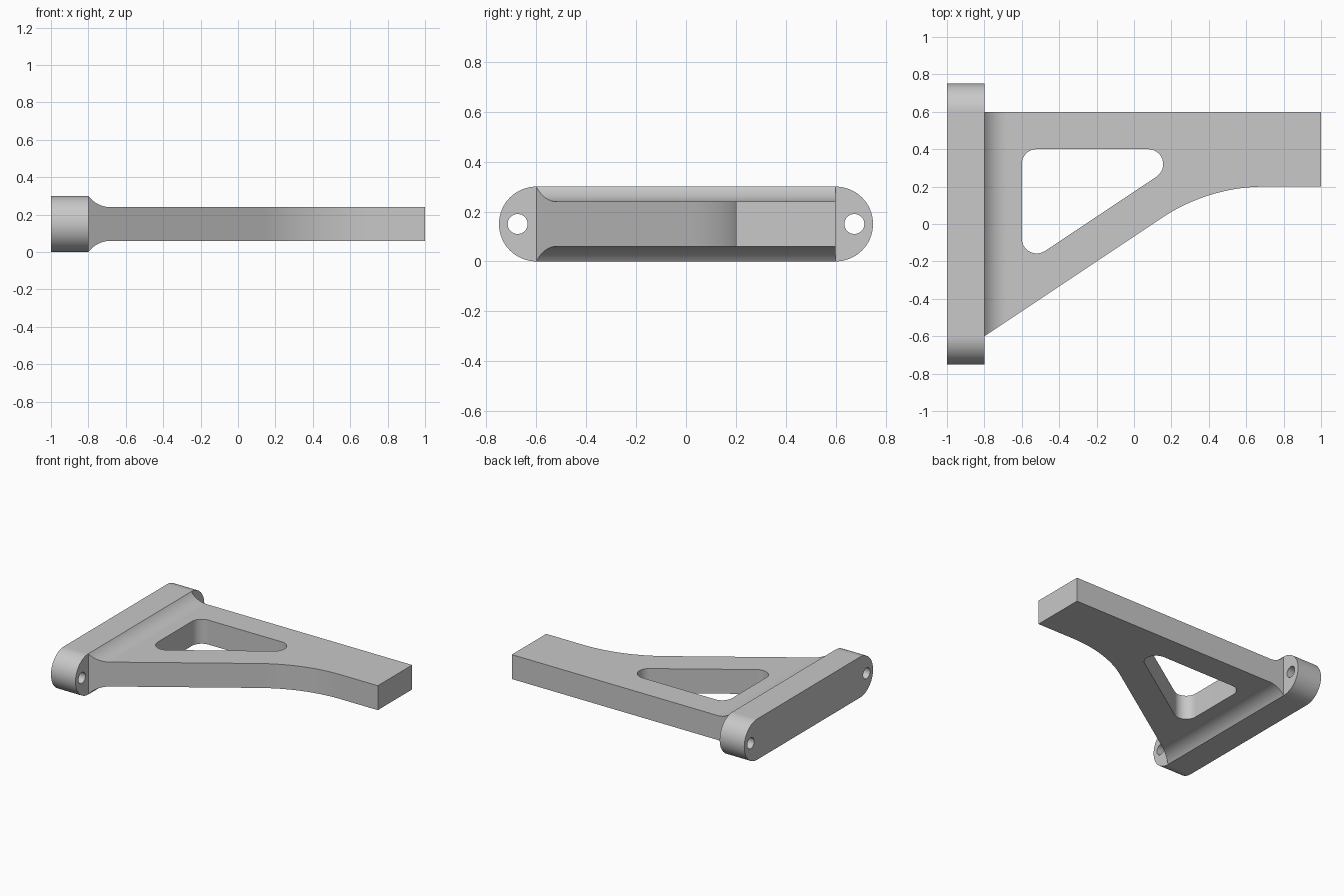
import bpy, bmesh, math
from mathutils import Vector

if "Cube" in bpy.data.objects:
    bpy.data.objects.remove(bpy.data.objects["Cube"], do_unlink=True)

grey = bpy.data.materials.new("light_grey")
grey.use_nodes = True
grey.diffuse_color = (0.58, 0.58, 0.58, 1)
grey.node_tree.nodes["Principled BSDF"].inputs["Base Color"].default_value = (0.58, 0.58, 0.58, 1)


def rounded(corners, steps=16):
    """Outline from (u, v, radius) corners, each replaced by a tangent arc."""
    out = []
    for i, (u, v, r) in enumerate(corners):
        p = Vector((u, v))
        if r == 0:
            out.append(p)
            continue
        a = (Vector(corners[i - 1][:2]) - p).normalized()
        b = (Vector(corners[(i + 1) % len(corners)][:2]) - p).normalized()
        half = a.angle(b) / 2
        centre = p + (a + b).normalized() * r / math.sin(half)
        start = p + a * r / math.tan(half) - centre
        end = p + b * r / math.tan(half) - centre
        sweep = start.angle(end)
        for k in range(steps + 1):
            t = k / steps
            out.append(centre + (start * math.sin((1 - t) * sweep)
                                 + end * math.sin(t * sweep)) / math.sin(sweep))
    return out


def arc(cu, cv, r, a0, a1, steps):
    angles = [math.radians(a0 + (a1 - a0) * k / steps) for k in range(steps + 1)]
    return [Vector((cu + r * math.cos(a), cv + r * math.sin(a))) for a in angles]


def prism(name, outline, axis, lo, hi):
    """Extrude a 2D outline along the given axis (0=x, 1=y, 2=z)."""
    def place(p, w):
        co = [p.x, p.y]
        co.insert(axis, w)
        return co
    bm = bmesh.new()
    base = bm.faces.new([bm.verts.new(place(p, lo)) for p in outline])
    top = bmesh.ops.extrude_face_region(bm, geom=[base])["geom"]
    move = Vector((0, 0, 0))
    move[axis] = hi - lo
    bmesh.ops.translate(bm, vec=move, verts=[g for g in top if isinstance(g, bmesh.types.BMVert)])
    bmesh.ops.recalc_face_normals(bm, faces=bm.faces)
    mesh = bpy.data.meshes.new(name)
    bm.to_mesh(mesh)
    bm.free()
    mesh.materials.append(grey)
    obj = bpy.data.objects.new(name, mesh)
    bpy.context.collection.objects.link(obj)
    return obj


def select(obj):
    bpy.ops.object.select_all(action="DESELECT")
    obj.select_set(True)
    bpy.context.view_layer.objects.active = obj


def boolean(obj, tool, operation):
    mod = obj.modifiers.new("cut", "BOOLEAN")
    mod.operation, mod.object, mod.solver = operation, tool, "EXACT"
    select(obj)
    bpy.ops.object.modifier_apply(modifier=mod.name)
    bpy.data.objects.remove(tool, do_unlink=True)


def finish(obj):
    select(obj)
    bpy.ops.object.shade_smooth_by_angle(angle=math.radians(30))
    obj.modifiers.new("normals", "WEIGHTED_NORMAL").keep_sharp = True


# Mounting bar with rounded ends and a pin hole at each end
bar_outline = arc(0.6, 0.15, 0.15, -90, 90, 32) + arc(-0.6, 0.15, 0.15, 90, 270, 32)
bar = prism("mounting_bar", bar_outline, 0, -1, -0.8)
for side in (-1, 1):
    hole = prism("pin_hole_cutter", arc(side * 0.675, 0.15, 0.04, 0, 350, 35), 0, -1.1, -0.7)
    boolean(bar, hole, "DIFFERENCE")
finish(bar)

# Arm: side profile flaring into the bar, trimmed to the plan outline
flare = math.degrees(math.asin(0.8))
lower = arc(-0.68, -0.09, 0.15, 90 + flare, 90, 14)
upper = arc(-0.68, 0.39, 0.15, 270, 270 - flare, 14)
side_profile = lower + [Vector((1, 0.06)), Vector((1, 0.24))] + upper
arm = prism("arm", side_profile, 1, -0.7, 0.7)

plan = rounded([(-0.8, 0.6, 0), (-0.8, -0.6, 0), (0.4, 0.2, 1.0), (1.1, 0.2, 0), (1.1, 0.6, 0)], 24)
# Extend the trim shape behind the flare so it does not share its end face
plan[0:2] = [Vector((-0.9, 0.6)), Vector((-0.9, -0.6 - 0.1 * 2 / 3))]
boolean(arm, prism("plan_cutter", plan, 2, -0.1, 0.4), "INTERSECT")

# Triangular window with rounded corners
window = rounded([(-0.6, 0.4, 0.08), (-0.6, -0.227, 0.08), (0.34, 0.4, 0.08)])
boolean(arm, prism("window_cutter", window, 2, -0.1, 0.4), "DIFFERENCE")
finish(arm)
